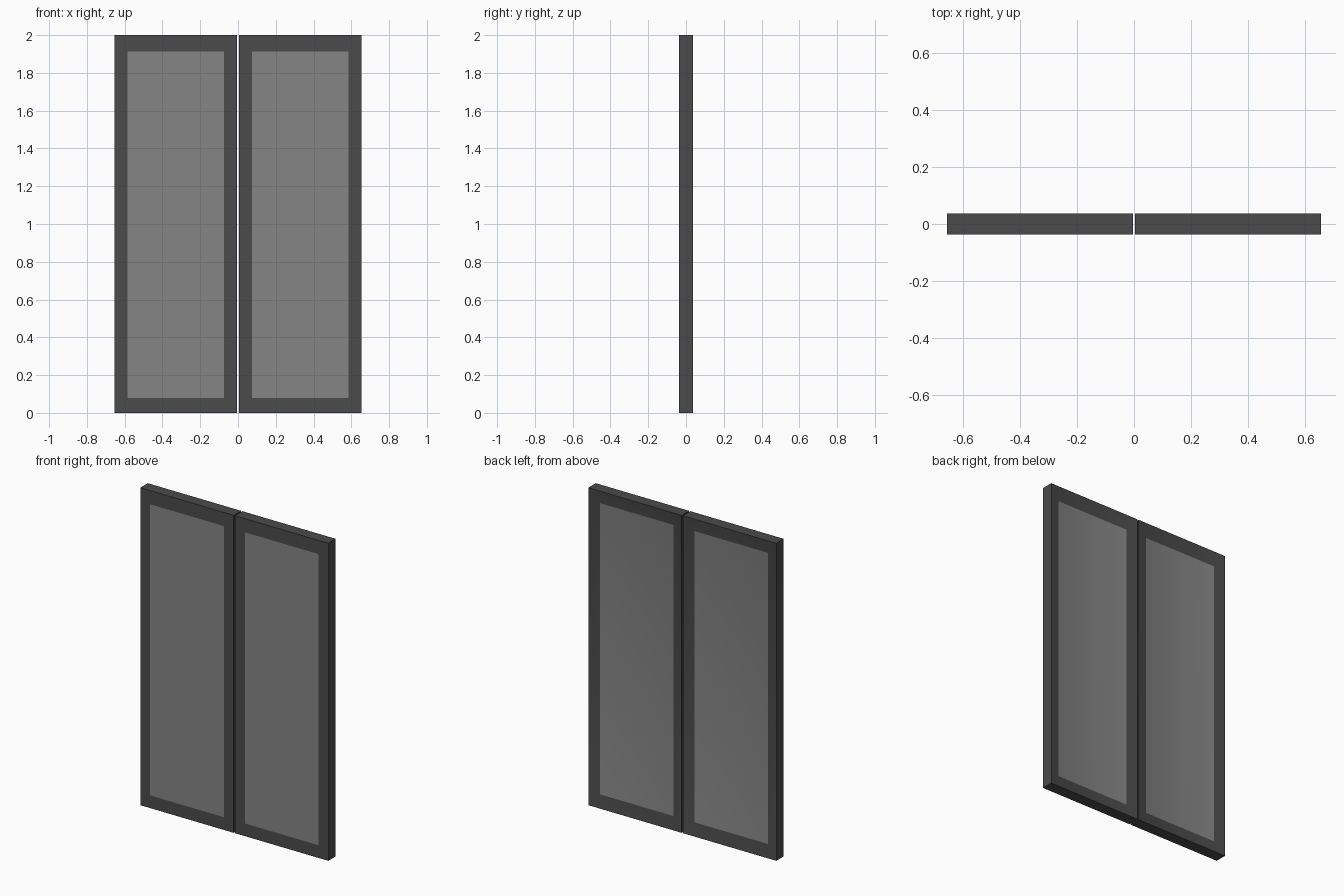
import bpy
import bmesh
import math

cube = bpy.data.objects.get("Cube")
if cube:
    bpy.data.objects.remove(cube, do_unlink=True)

HEIGHT = 2.0
HALF_DEPTH = 0.037
INNER_X, OUTER_X = 0.004, 0.655
STILE = 0.069
TOP_RAIL, BOTTOM_RAIL = 0.086, 0.08
RECESS = 0.018


def make_material(name, grey):
    mat = bpy.data.materials.new(name)
    mat.use_nodes = True
    colour = (grey, grey, grey, 1)
    mat.diffuse_color = colour
    mat.node_tree.nodes["Principled BSDF"].inputs["Base Color"].default_value = colour
    return mat


frame_mat = make_material("dark grey frame", 0.07)
pane_mat = make_material("mid grey pane", 0.235)


def make_panel(name, side):
    width = OUTER_X - INNER_X
    centre_x = side * (INNER_X + OUTER_X) / 2
    bm = bmesh.new()
    bmesh.ops.create_cube(bm, size=1)
    bmesh.ops.scale(bm, vec=(width, 2 * HALF_DEPTH, HEIGHT), verts=bm.verts)
    bm.normal_update()

    # Pane on each face: flush in front, with a sloped surround behind
    for pane in [f for f in bm.faces if abs(f.normal.y) > 0.9]:
        is_back = pane.normal.y > 0
        bmesh.ops.inset_individual(bm, faces=[pane], thickness=STILE)
        pane.material_index = 1
        for v in pane.verts:
            v.co.x = math.copysign(width / 2 - STILE, v.co.x)
            v.co.z = HEIGHT / 2 - TOP_RAIL if v.co.z > 0 else BOTTOM_RAIL - HEIGHT / 2
            if is_back:
                v.co.y = HALF_DEPTH - RECESS

    bmesh.ops.recalc_face_normals(bm, faces=bm.faces)
    mesh = bpy.data.meshes.new(name)
    bm.to_mesh(mesh)
    bm.free()
    mesh.materials.append(frame_mat)
    mesh.materials.append(pane_mat)
    obj = bpy.data.objects.new(name, mesh)
    obj.location = (centre_x, 0, HEIGHT / 2)
    bpy.context.collection.objects.link(obj)

    # Soft shading across the shallow back slope, crisp outer edges
    bpy.ops.object.select_all(action="DESELECT")
    obj.select_set(True)
    bpy.context.view_layer.objects.active = obj
    bpy.ops.object.shade_smooth_by_angle(angle=math.radians(30))


# Pair of door leaves
make_panel("left_door_panel", 1)
make_panel("right_door_panel", -1)
